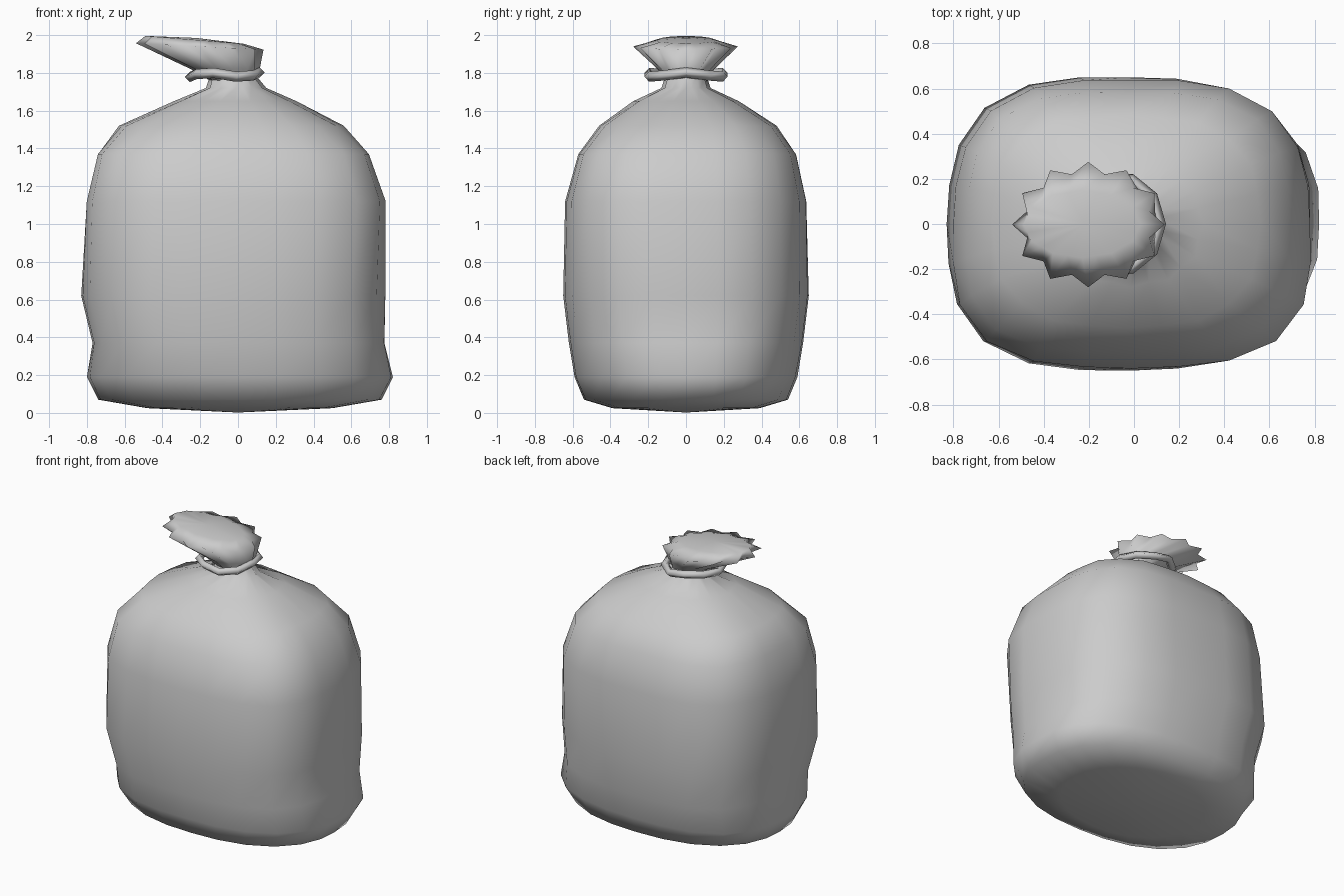
import bpy, math

if "Cube" in bpy.data.objects:
    bpy.data.objects.remove(bpy.data.objects["Cube"])

N = 24  # points around every ring


def ring(z, x0, x1, y0, y1, power=2.0, pleat=0.0, bump=0.0, tilt=0.0, phase=0.0):
    """Superellipse ring between the given x / y limits, with optional zigzag pleats."""
    cx, cy = (x0 + x1) / 2, (y0 + y1) / 2
    rx, ry = (x1 - x0) / 2, (y1 - y0) / 2
    pts = []
    for i in range(N):
        a = 2 * math.pi * i / N
        c, s = math.cos(a), math.sin(a)
        k = (abs(c) ** power + abs(s) ** power) ** (-1 / power)
        k *= 1 - (pleat if i % 2 else 0) + bump * math.sin(3 * a + phase) * abs(math.sin(2 * a))
        pts.append((cx + rx * k * c, cy + ry * k * s, z + tilt * rx * k * c))
    return pts


def loft(name, rings, start=None, end=None):
    """Skin a stack of rings, closing the ends onto a centre point if given."""
    verts = [p for r in rings for p in r]
    faces = []
    for j in range(len(rings) - 1):
        for i in range(N):
            k = (i + 1) % N
            faces.append((j * N + i, j * N + k, (j + 1) * N + k, (j + 1) * N + i))
    if start:
        verts.append(start)
        faces += [((i + 1) % N, i, len(verts) - 1) for i in range(N)]
    if end:
        verts.append(end)
        o = (len(rings) - 1) * N
        faces += [(o + i, o + (i + 1) % N, len(verts) - 1) for i in range(N)]
    me = bpy.data.meshes.new(name)
    me.from_pydata(verts, [], faces)
    me.shade_smooth()
    ob = bpy.data.objects.new(name, me)
    bpy.context.collection.objects.link(ob)
    return ob


# Filled sack: rounded box, squarer towards the top, gathered into the neck
body = [
    ring(0.025, -0.48, 0.50, -0.39, 0.39, 2.2),
    ring(0.07, -0.74, 0.76, -0.54, 0.54, 2.4),
    ring(0.19, -0.80, 0.82, -0.59, 0.59, 2.6, bump=0.015, phase=1),
    ring(0.37, -0.77, 0.775, -0.62, 0.62, 2.8, bump=0.015, phase=2),
    ring(0.62, -0.83, 0.78, -0.65, 0.65, 2.9, bump=0.015, phase=2),
    ring(1.12, -0.80, 0.78, -0.64, 0.635, 3.1, bump=0.02, phase=3),
    ring(1.37, -0.74, 0.69, -0.57, 0.58, 3.3, bump=0.02, phase=3),
    ring(1.52, -0.63, 0.56, -0.46, 0.48, 2.8, pleat=0.015),
    ring(1.65, -0.34, 0.31, -0.28, 0.28, 2.2, pleat=0.06),
    ring(1.72, -0.17, 0.15, -0.13, 0.13, 2.0, pleat=0.14),
    ring(1.78, -0.15, 0.10, -0.11, 0.11, 2.0, pleat=0.14),
]
loft("sack_body", body, start=(0, 0, 0.002))

# Pleated frill above the tie, leaning to the left, with a domed top
frill = [
    ring(1.76, -0.15, 0.10, -0.11, 0.11, pleat=0.10),
    ring(1.82, -0.25, 0.115, -0.15, 0.15, pleat=0.08),
    ring(1.94, -0.54, 0.135, -0.28, 0.275, pleat=0.17, tilt=-0.05),
    ring(1.975, -0.49, 0.03, -0.15, 0.15, pleat=0.04, tilt=-0.08),
]
loft("gathered_frill", frill, end=(-0.22, 0, 1.985))

# Cord tied around the neck: a faceted, slightly wavy loop
cord = bpy.data.curves.new("neck_tie", 'CURVE')
cord.dimensions = '3D'
cord.bevel_depth = 0.027
cord.bevel_resolution = 0
sides = 10
sp = cord.splines.new('POLY')
sp.points.add(sides - 1)
for i, p in enumerate(sp.points):
    a = 2 * math.pi * i / sides
    p.co = (-0.07 + 0.185 * math.cos(a), 0.205 * math.sin(a),
            1.79 + 0.012 * math.cos(3 * a), 1)
sp.use_cyclic_u = True
tie = bpy.data.objects.new("neck_tie", cord)
bpy.context.collection.objects.link(tie)
